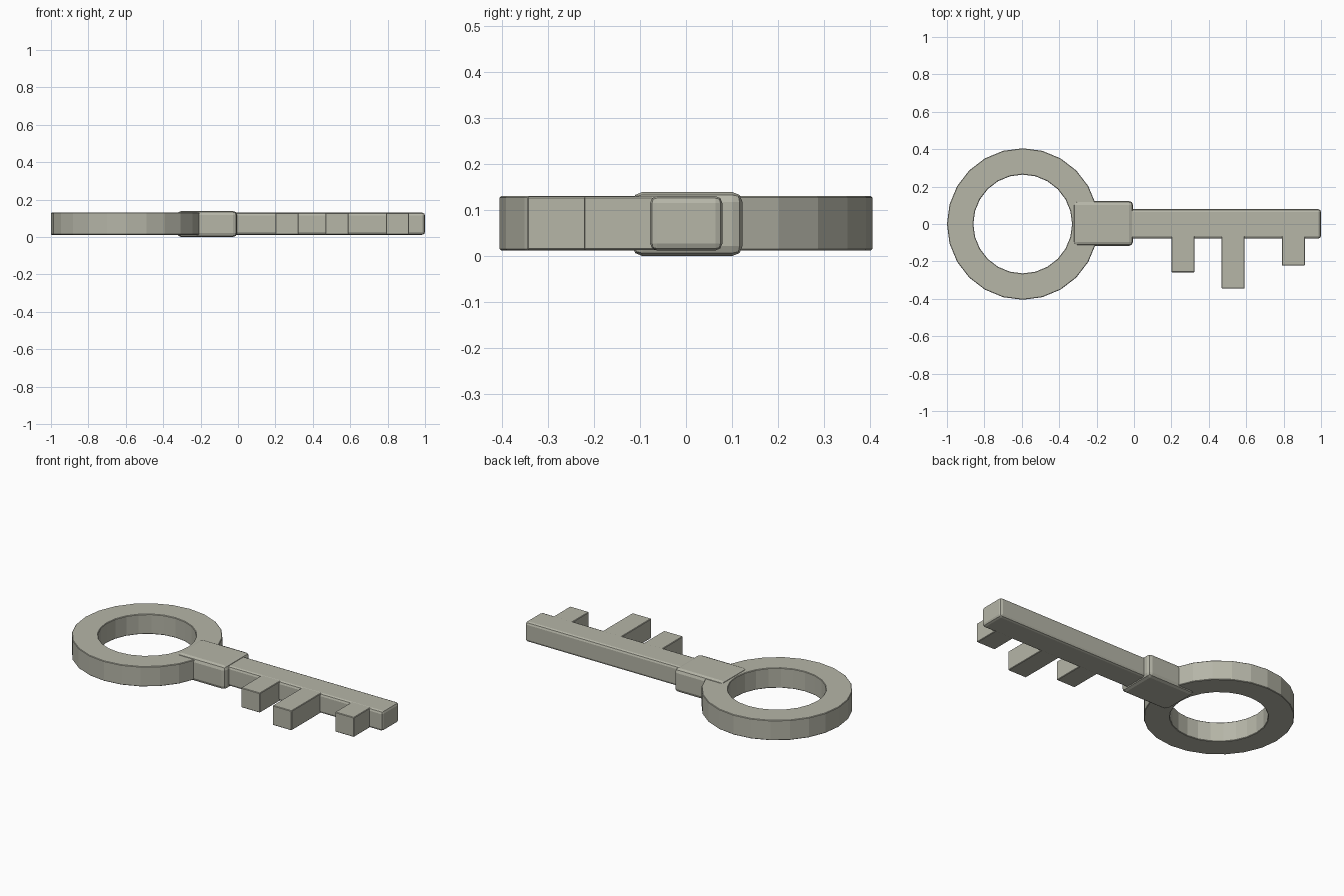
import bpy, bmesh, math

if "Cube" in bpy.data.objects:
    bpy.data.objects.remove(bpy.data.objects["Cube"])

# Dull warm grey metal
metal = bpy.data.materials.new("dull_metal")
metal.diffuse_color = (0.465, 0.465, 0.39, 1)
metal.use_nodes = True
metal.node_tree.nodes["Principled BSDF"].inputs["Base Color"].default_value = metal.diffuse_color

def finish(name, bm, bevel=0.0, segments=2):
    bmesh.ops.recalc_face_normals(bm, faces=bm.faces)
    mesh = bpy.data.meshes.new(name)
    bm.to_mesh(mesh)
    bm.free()
    mesh.materials.append(metal)
    obj = bpy.data.objects.new(name, mesh)
    bpy.context.collection.objects.link(obj)
    if bevel:
        mod = obj.modifiers.new("Bevel", 'BEVEL')
        mod.width = bevel
        mod.segments = segments
        mod.limit_method = 'ANGLE'
        mod.angle_limit = math.radians(40)
    return obj

def box(name, x, y, z, bevel=0.0, segments=2):
    bm = bmesh.new()
    bmesh.ops.create_cube(bm, size=1)
    for v in bm.verts:
        for i, (lo, hi) in enumerate((x, y, z)):
            v.co[i] = lo if v.co[i] < 0 else hi
    return finish(name, bm, bevel, segments)

def ring(name, cx, cy, r_out, r_in, z0, z1, sides, bevel):
    bm = bmesh.new()
    profile = [(r_in, z0), (r_out, z0), (r_out, z1), (r_in, z1)]
    loops = []
    for k in range(sides):
        a = 2 * math.pi * k / sides
        loops.append([bm.verts.new((cx + r * math.cos(a), cy + r * math.sin(a), z))
                      for r, z in profile])
    for k in range(sides):
        a, b = loops[k], loops[(k + 1) % sides]
        for j in range(4):
            n = (j + 1) % 4
            bm.faces.new((a[j], b[j], b[n], a[n]))
    return finish(name, bm, bevel, 1)

# Round handle
ring("bow_ring", -0.595, 0.0, 0.405, 0.264, 0.012, 0.13, 24, 0.003)

# Thick collar joining handle and shaft
box("collar", (-0.325, -0.005), (-0.117, 0.123), (0.0, 0.139), 0.022)

# Shaft
box("shaft", (-0.03, 1.0), (-0.078, 0.079), (0.012, 0.13), 0.015)

# Teeth: left edge, tip depth
for i, (x, tip) in enumerate([(0.2, -0.258), (0.468, -0.345), (0.79, -0.222)]):
    box(f"tooth_{i + 1}", (x, x + 0.124), (tip, -0.05), (0.013, 0.129), 0.003, 1)
